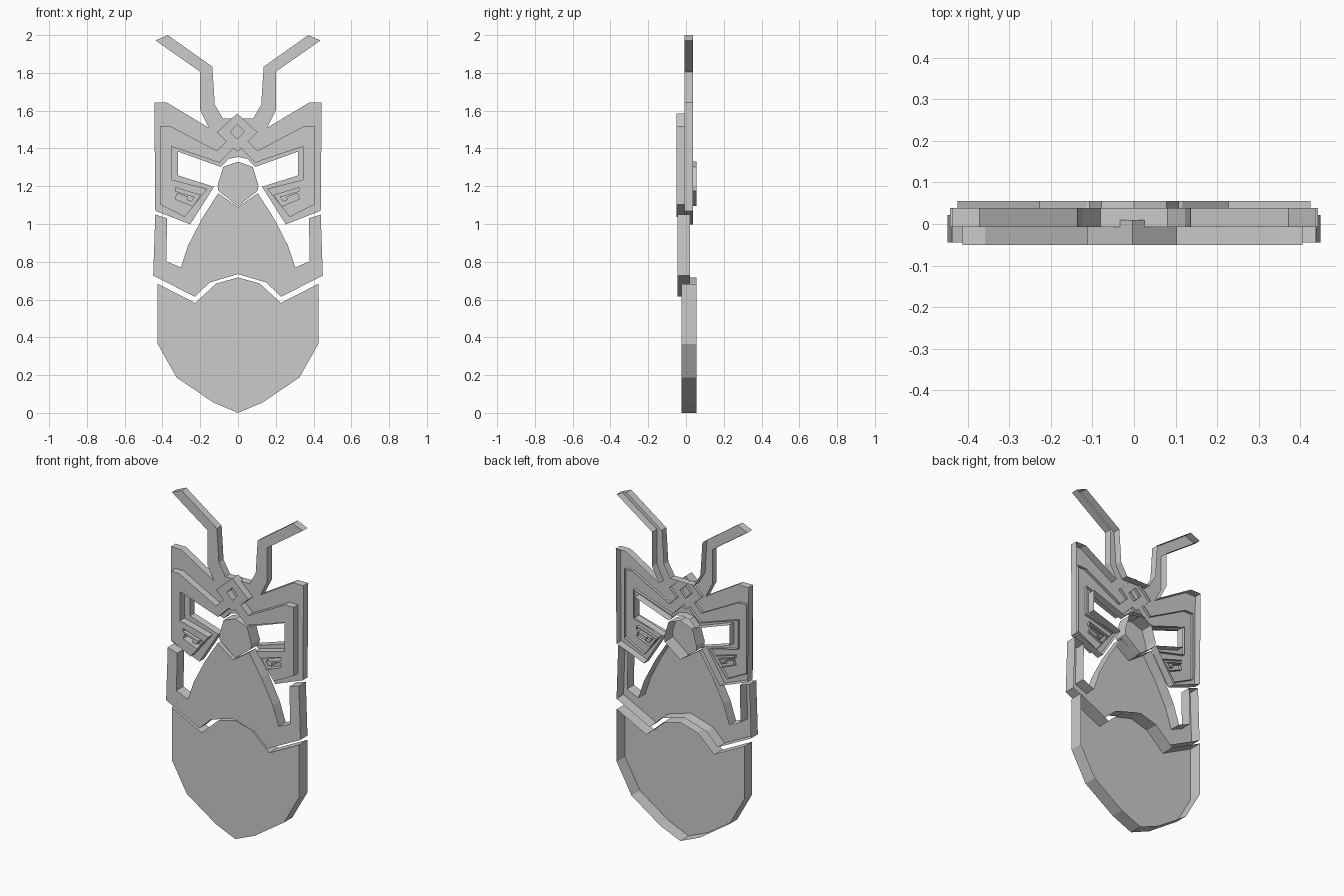
import bpy, bmesh


def mirrored(half, cx=0.0):
    """Close a right-hand half profile (starts and ends on the centre line)."""
    left = [(-x, z) for x, z in reversed(half) if x > 1e-6]
    return [(x + cx, z) for x, z in half + left]


def shell(name, loops, y0, y1):
    """Open-backed shell: front face at y0 (with hole loops), walls back to y1."""
    bm = bmesh.new()
    edges = []
    for loop in loops:
        vs = [bm.verts.new((x, y0, z)) for x, z in loop]
        edges += [bm.edges.new((vs[i - 1], vs[i])) for i in range(len(vs))]
    bmesh.ops.triangle_fill(bm, edges=edges, use_beauty=True, use_dissolve=False)
    front = bm.faces[:]
    rim = [e for e in bm.edges if e.is_boundary]
    ext = bmesh.ops.extrude_edge_only(bm, edges=rim)
    moved = [g for g in ext["geom"] if isinstance(g, bmesh.types.BMVert)]
    bmesh.ops.translate(bm, verts=moved, vec=(0, y1 - y0, 0))
    bmesh.ops.recalc_face_normals(bm, faces=bm.faces[:])
    if front[0].normal.y > 0:
        bmesh.ops.reverse_faces(bm, faces=bm.faces[:])
    me = bpy.data.meshes.new(name)
    bm.to_mesh(me)
    bm.free()
    ob = bpy.data.objects.new(name, me)
    bpy.context.collection.objects.link(ob)
    return ob


# Chin plate
shell("chin_plate", [mirrored([
    (0, 0.717), (0.115, 0.685), (0.227, 0.582), (0.425, 0.683), (0.425, 0.365),
    (0.325, 0.187), (0.13, 0.055), (0, 0.0)])], -0.025, 0.055)

# Muzzle with side cheek prongs
shell("muzzle_plate", [mirrored([
    (0, 1.09), (0.105, 1.163), (0.19, 1.03), (0.265, 0.885), (0.303, 0.77),
    (0.38, 0.803), (0.375, 1.03), (0.438, 1.05), (0.449, 0.727), (0.228, 0.615),
    (0.15, 0.69), (0, 0.735)])], -0.045, 0.022)

# Nose
shell("nose", [mirrored([
    (0, 1.33), (0.078, 1.302), (0.108, 1.205), (0.104, 1.175),
    (0, 1.095)])], -0.025, 0.055)

# Brow plate with antennae and open eye notches
shell("brow_plate", [mirrored([
    (0, 1.558), (0.08, 1.558), (0.123, 1.632), (0.136, 1.833), (0.372, 2.0),
    (0.437, 1.972), (0.2, 1.806), (0.2, 1.6), (0.155, 1.51), (0.375, 1.642),
    (0.443, 1.642), (0.438, 1.07), (0.253, 0.998), (0.127, 1.197), (0.317, 1.257),
    (0.317, 1.383), (0.09, 1.302), (0.05, 1.345), (0, 1.355)])], -0.007, 0.038)

# Raised ornament: diamond, brow bands and cheek lobes with hooked grooves
CX = -0.004
band = mirrored([
    (0, 1.585), (0.108, 1.485), (0.058, 1.438), (0.108, 1.388), (0.354, 1.518),
    (0.409, 1.518), (0.409, 1.103), (0.278, 1.037), (0.159, 1.186), (0.349, 1.235),
    (0.349, 1.41), (0.095, 1.325), (0.02, 1.4), (0, 1.383)], CX)
diamond = mirrored([(0, 1.527), (0.037, 1.489), (0, 1.449)], CX)
groove = [
    (0.328, 1.193), (0.195, 1.152), (0.235, 1.094), (0.328, 1.132),
    (0.318, 1.162), (0.262, 1.142), (0.268, 1.127), (0.242, 1.119),
    (0.225, 1.144), (0.328, 1.174)]
holes = [diamond] + [[(s * x + CX, z) for x, z in groove] for s in (1, -1)]
shell("brow_ornament", [band] + holes, -0.05, 0.01)
